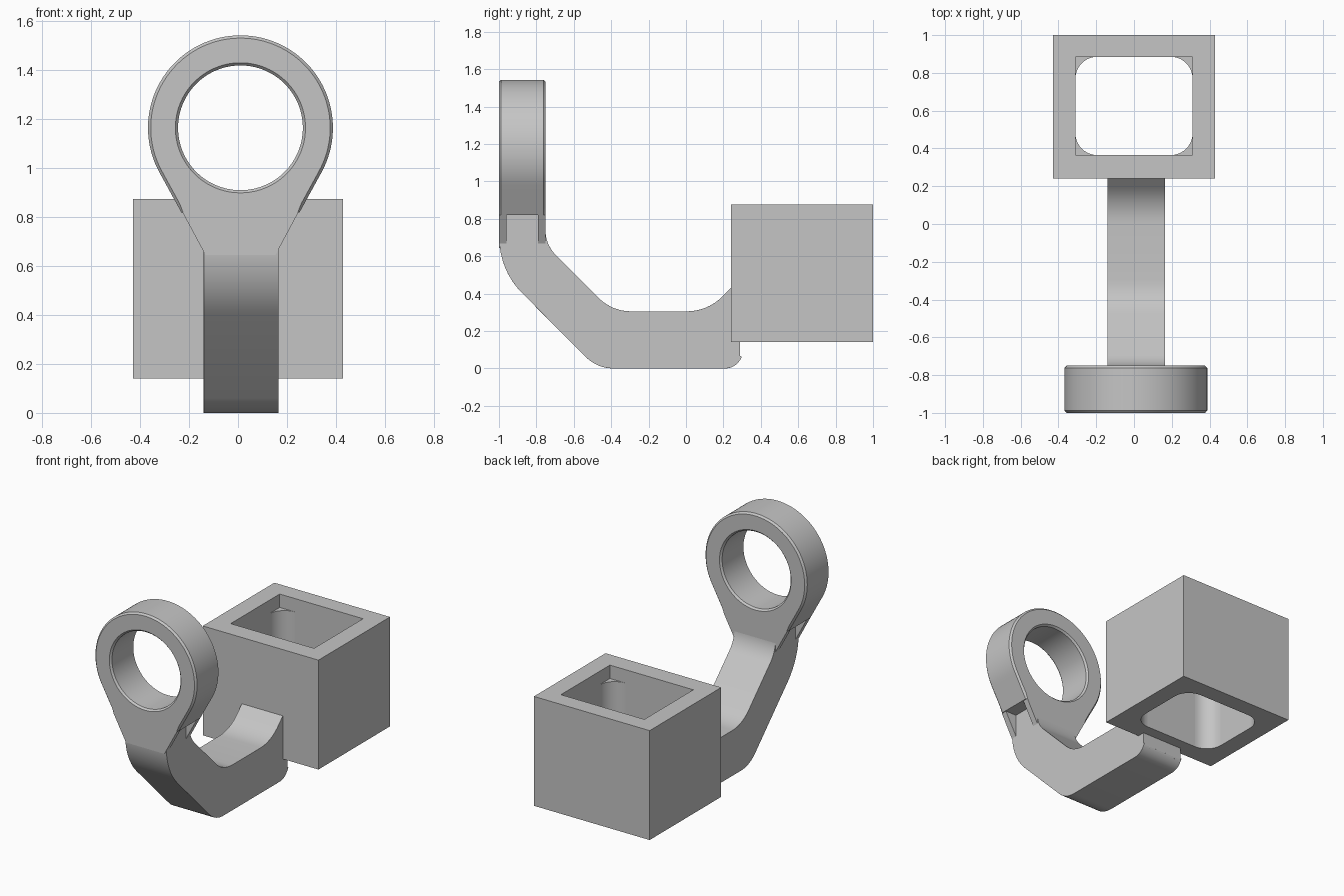
import bpy, bmesh, math
from mathutils import Vector

cube = bpy.data.objects.get("Cube")
if cube:
    bpy.data.objects.remove(cube)

grey = bpy.data.materials.new("light_grey")
grey.use_nodes = True
COLOR = (0.56, 0.56, 0.56, 1)
grey.diffuse_color = COLOR
grey.node_tree.nodes["Principled BSDF"].inputs["Base Color"].default_value = COLOR


def finish(name, bm, bevel=0):
    bmesh.ops.recalc_face_normals(bm, faces=bm.faces)
    mesh = bpy.data.meshes.new(name)
    bm.to_mesh(mesh)
    bm.free()
    mesh.materials.append(grey)
    obj = bpy.data.objects.new(name, mesh)
    bpy.context.collection.objects.link(obj)
    if bevel:
        mod = obj.modifiers.new("rounded_edges", "BEVEL")
        mod.width, mod.segments = bevel, 4
        mod.limit_method, mod.angle_limit = "ANGLE", math.radians(40)
    bpy.ops.object.select_all(action="DESELECT")
    obj.select_set(True)
    bpy.context.view_layer.objects.active = obj
    bpy.ops.object.shade_smooth_by_angle(angle=math.radians(30))
    return obj


def prism(name, points, offset, bevel=0):
    """Extrude a planar outline along an offset."""
    bm = bmesh.new()
    face = bm.faces.new([bm.verts.new(p) for p in points])
    new = bmesh.ops.extrude_face_region(bm, geom=[face])["geom"]
    bmesh.ops.translate(bm, vec=offset, verts=[v for v in new if isinstance(v, bmesh.types.BMVert)])
    return finish(name, bm, bevel)


def loft(name, loops):
    """Bridge equal-length loops into a closed tube, last back to first."""
    bm = bmesh.new()
    rings = [[bm.verts.new(p) for p in loop] for loop in loops]
    n = len(rings[0])
    for a, b in zip(rings, rings[1:] + rings[:1]):
        for i in range(n):
            j = (i + 1) % n
            bm.faces.new((a[i], a[j], b[j], b[i]))
    return finish(name, bm)


def fillet(corners, steps=8):
    """Round each (y, z, cut) corner with an arc starting at distance cut."""
    out = []
    for i, (y, z, cut) in enumerate(corners):
        p = Vector((y, z))
        if not cut:
            out.append(p)
            continue
        u = (Vector(corners[i - 1][:2]) - p).normalized()
        v = (Vector(corners[(i + 1) % len(corners)][:2]) - p).normalized()
        half = u.angle(v) / 2
        radius = cut * math.tan(half)
        centre = p + (u + v).normalized() * (cut / math.cos(half))
        start = p + u * cut - centre
        sweep = start.angle_signed(p + v * cut - centre)
        a0 = math.atan2(start.y, start.x)
        for k in range(steps + 1):
            a = a0 - sweep * k / steps
            out.append(centre + radius * Vector((math.cos(a), math.sin(a))))
    return out


# Socket: square sleeve with a sharp-cornered mouth and rounded lower corners
X, Y0, Y1, Z0, Z1 = 0.43, 0.24, 1.0, 0.14, 0.875
HX, H0, H1, LEDGE, R = 0.31, 0.365, 0.885, 0.785, 0.115


def rect(x, y0, y1, z):
    return [(-x, y0, z), (x, y0, z), (x, y1, z), (-x, y1, z)]


loft("socket_sleeve", [rect(X, Y0, Y1, Z0), rect(X, Y0, Y1, Z1),
                       rect(HX, H0, H1, Z1), rect(HX, H0, H1, Z0)])
for sx, side in ((1, "left"), (-1, "right")):
    for sy, y, end in ((1, H1, "back"), (-1, H0, "front")):
        pts = [(sx * HX, y, Z0)]
        for k in range(11):
            a = math.pi / 2 * k / 10
            pts.append((sx * (HX - R + R * math.cos(a)), y - sy * R * (1 - math.sin(a)), Z0))
        prism(f"socket_corner_{end}_{side}", pts, (0, 0, LEDGE - Z0))

# Arm: bent bar running from the socket wall up to the ring
outline = fillet([(-0.998, 0.85, 0), (-0.998, 0.525, 0.17), (-0.475, 0, 0.085),
                  (0.27, 0, 0.06), (0.29, 0.045, 0), (0.29, 0.48, 0),
                  (0.115, 0.305, 0.11), (-0.395, 0.305, 0.1),
                  (-0.752, 0.662, 0.08), (-0.752, 0.85, 0)])
prism("arm", [(-0.14, p.x, p.y) for p in outline], (0.305, 0, 0), bevel=0.022)

# Ring head: teardrop outline with a chamfered round eye
CX, CZ, RO = 0.01, 1.165, 0.378
FRONT, BACK, NECK = -1.0, -0.75, 0.82
foot = Vector((0.146, 0.645 - CZ))
tangent = math.atan2(foot.y, foot.x) + math.acos(RO / foot.length)
touch = RO * Vector((math.cos(tangent), math.sin(tangent)))
neck = touch.lerp(foot, (touch.y - NECK + CZ) / (touch.y - foot.y))
sweep = math.pi - 2 * tangent
drop = [RO * Vector((math.cos(tangent + sweep * k / 72), math.sin(tangent + sweep * k / 72)))
        for k in range(73)]
left_side = [touch.lerp(neck, k / 6) for k in range(1, 7)]
base = [Vector((neck.x * (1 - k / 6), neck.y)) for k in range(1, 12)]
drop += [Vector((-p.x, p.y)) for p in left_side] + base[::-1] + left_side[::-1]


def outer(y, inset=0):
    return [(CX + p.x * (1 - inset), y, CZ + p.y * (1 - inset if p.y > neck.y + 0.001 else 1)) for p in drop]


def eye(y, r):
    return [(CX + p.x * r / p.length, y, CZ + p.y * r / p.length) for p in drop]


C = 0.012
loft("ring_head", [outer(FRONT + C), outer(FRONT, 0.03), eye(FRONT, 0.266), eye(FRONT + C, 0.255),
                   eye(BACK - C, 0.255), eye(BACK, 0.266), outer(BACK, 0.03), outer(BACK - C)])

# Webs: thin plates continuing the flare down onto the arm
for name, y in (("front_web", FRONT), ("back_web", BACK - 0.04)):
    prism(name, [(CX + sx * p.x * 0.98, y, CZ + p.y)
                 for sx, p in ((-1, neck), (1, neck), (1, foot), (-1, foot))], (0, 0.04, 0))
